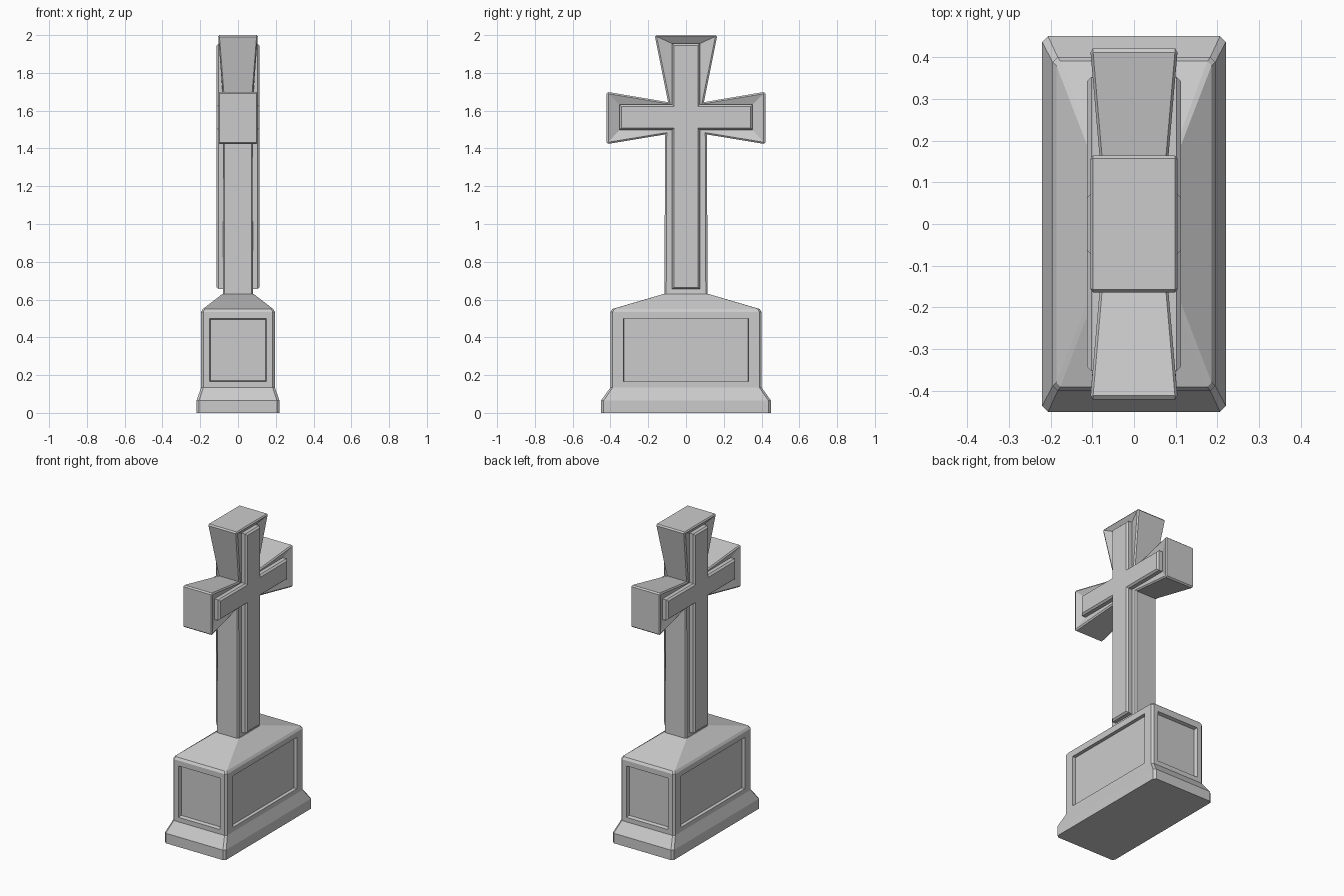
import bpy, bmesh

if "Cube" in bpy.data.objects:
    bpy.data.objects.remove(bpy.data.objects["Cube"])


def finish(bm, name):
    bmesh.ops.recalc_face_normals(bm, faces=bm.faces)
    me = bpy.data.meshes.new(name)
    bm.to_mesh(me)
    bm.free()
    ob = bpy.data.objects.new(name, me)
    bpy.context.collection.objects.link(ob)
    return ob


def bridge(bm, a, b):
    n = len(a)
    return [bm.faces.new((a[i], a[(i + 1) % n], b[(i + 1) % n], b[i])) for i in range(n)]


# Pedestal: chamfered rectangles lofted upward (half x, half y, z, corner cut)
def ring(bm, hx, hy, z, c):
    pts = [(hx, hy - c), (hx - c, hy), (c - hx, hy), (-hx, hy - c),
           (-hx, c - hy), (c - hx, -hy), (hx - c, -hy), (hx, c - hy)]
    return [bm.verts.new((x, y, z)) for x, y in pts]


bm = bmesh.new()
levels = [(.22, .45, 0, .014), (.22, .45, .065, .014), (.195, .40, .135, .012),
          (.195, .40, .535, .012), (.186, .39, .55, .01), (.082, .117, .63, .008)]
rings = [ring(bm, *lv) for lv in levels]
body = []
for k in range(len(rings) - 1):
    faces = bridge(bm, rings[k], rings[k + 1])
    if k == 2:
        body = faces
bm.faces.new(rings[0][::-1])
bm.faces.new(rings[-1])
bmesh.ops.recalc_face_normals(bm, faces=bm.faces)

# Recessed panels on the four body sides
for f in [f for f in body if max(abs(f.normal.x), abs(f.normal.y)) > .99]:
    long_side = abs(f.normal.x) > .5
    bmesh.ops.inset_individual(bm, faces=[f], thickness=.025)
    for v in f.verts:
        v.co.z = .165 if v.co.z < .33 else .50
        if long_side:
            v.co.y = .33 if v.co.y > 0 else -.33
        else:
            v.co.x = .15 if v.co.x > 0 else -.15
    bmesh.ops.inset_individual(bm, faces=[f], thickness=.001 if long_side else .008, depth=-.022)
finish(bm, "pedestal")


# Cross: half outlines (y, z, x) mirrored to full loops
def loop(bm, half, side):
    pts = half + [(-y, z, x) for y, z, x in reversed(half)]
    return [bm.verts.new((side * x, y, z)) for y, z, x in pts]


def strip(o, x):
    return [(.073 - o, .655 + o, x), (.073 - o, 1.498 + o, x), (.352 - o, 1.498 + o, x),
            (.352 - o, 1.632 - o, x), (.073 - o, 1.632 - o, x), (.073 - o, 1.955 - o, x)]


outer = [(.114, .62, .08), (.111, 1.474, .08), (.42, 1.423, .108),
         (.42, 1.70, .108), (.095, 1.645, .08), (.166, 2.0, .108)]
bm = bmesh.new()
rims = []
for side in (1, -1):
    rim = loop(bm, outer, side)
    loops = [rim, loop(bm, strip(0, .077), side), loop(bm, strip(0, .102), side),
             loop(bm, strip(.01, .113), side)]
    for a, b in zip(loops, loops[1:]):
        bridge(bm, a, b)
    bm.faces.new(loops[-1])
    rims.append(rim)
bridge(bm, *rims)
bmesh.ops.recalc_face_normals(bm, faces=bm.faces)

# Chamfer the outer edges and the arm tips
n = len(rims[0])
edges = [bm.edges.get((r[i], r[(i + 1) % n])) for r in rims for i in range(n)]
edges += [bm.edges.get((rims[0][i], rims[1][i])) for i in (2, 3, 5, 6, 8, 9)]
bmesh.ops.bevel(bm, geom=edges, offset=.01, offset_type='OFFSET', segments=1,
                affect='EDGES', profile=.5, clamp_overlap=True)
finish(bm, "cross")
